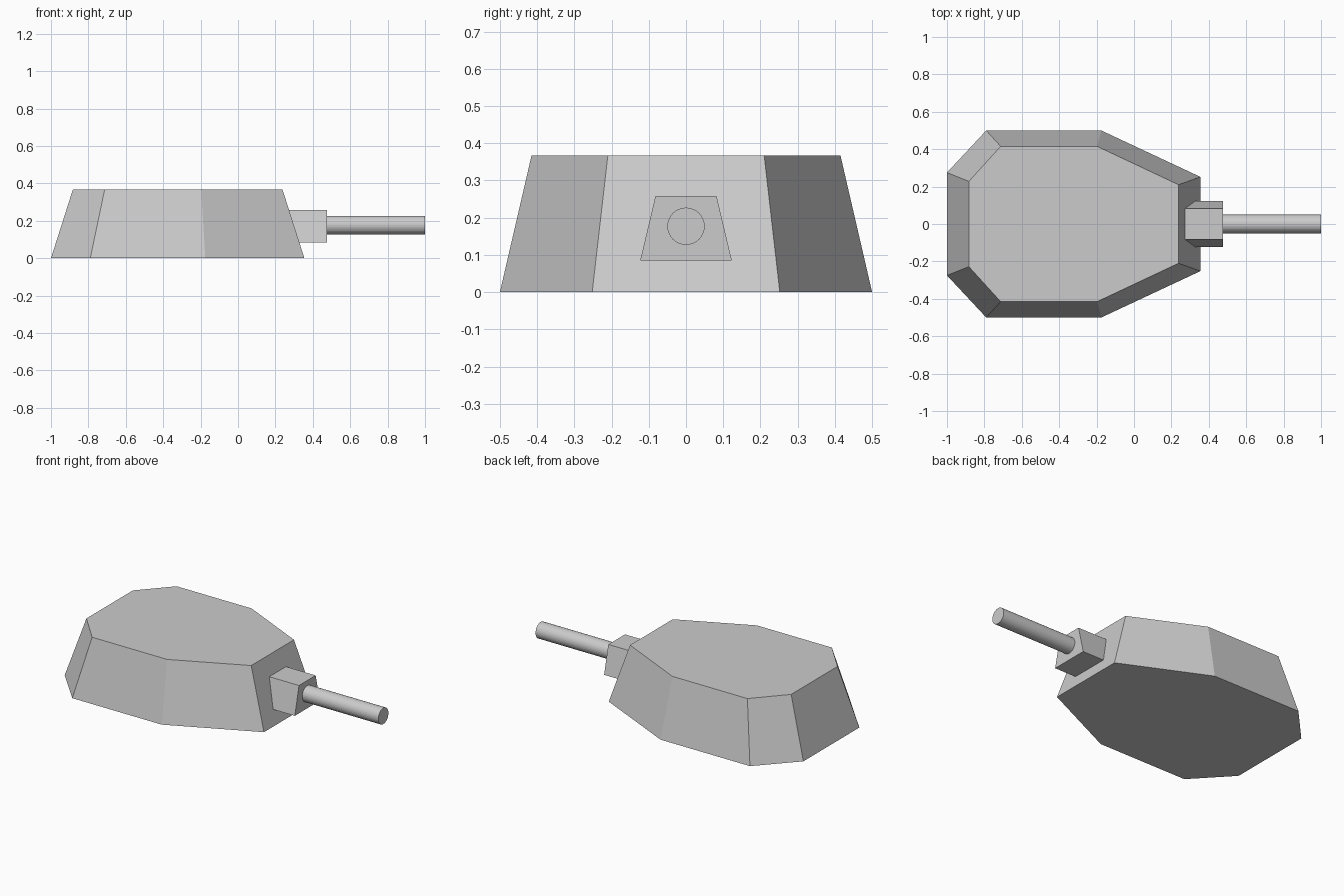
import bpy, bmesh, math

if "Cube" in bpy.data.objects:
    bpy.data.objects.remove(bpy.data.objects["Cube"])


def loft(name, ring_a, ring_b):
    """Closed solid between two matching rings of points."""
    bm = bmesh.new()
    a = [bm.verts.new(p) for p in ring_a]
    b = [bm.verts.new(p) for p in ring_b]
    n = len(a)
    bm.faces.new(a)
    bm.faces.new(b)
    for i in range(n):
        j = (i + 1) % n
        bm.faces.new((a[i], a[j], b[j], b[i]))
    bmesh.ops.recalc_face_normals(bm, faces=bm.faces)
    mesh = bpy.data.meshes.new(name)
    bm.to_mesh(mesh)
    bm.free()
    obj = bpy.data.objects.new(name, mesh)
    bpy.context.collection.objects.link(obj)
    return obj


def mirrored(half, z):
    """Outline symmetric about y = 0 from its positive-y half."""
    return [(x, y, z) for x, y in half] + [(x, -y, z) for x, y in reversed(half)]


# Turret body: octagonal plan with sloping sides
HEIGHT = 0.367
base = [(-1.0, 0.275), (-0.79, 0.5), (-0.175, 0.5), (0.355, 0.252)]
roof = [(-0.883, 0.228), (-0.713, 0.415), (-0.197, 0.415), (0.238, 0.21)]
loft("turret_body", mirrored(base, 0), mirrored(roof, HEIGHT))

# Gun mount: trapezoid block, its back following the sloped front plate
section = [(-0.123, 0.085), (0.123, 0.085), (0.082, 0.258), (-0.082, 0.258)]
slope = (0.355 - 0.238) / HEIGHT
back = [(0.353 - slope * z, y, z) for y, z in section]
front = [(0.477, y, z) for y, z in section]
loft("gun_mount", back, front)

# Gun barrel
start, end = 0.475, 1.0
bpy.ops.mesh.primitive_cylinder_add(
    vertices=32, radius=0.05, depth=end - start,
    location=((start + end) / 2, 0, 0.177), rotation=(0, math.pi / 2, 0))
barrel = bpy.context.object
barrel.name = "gun_barrel"
bpy.ops.object.shade_flat()
